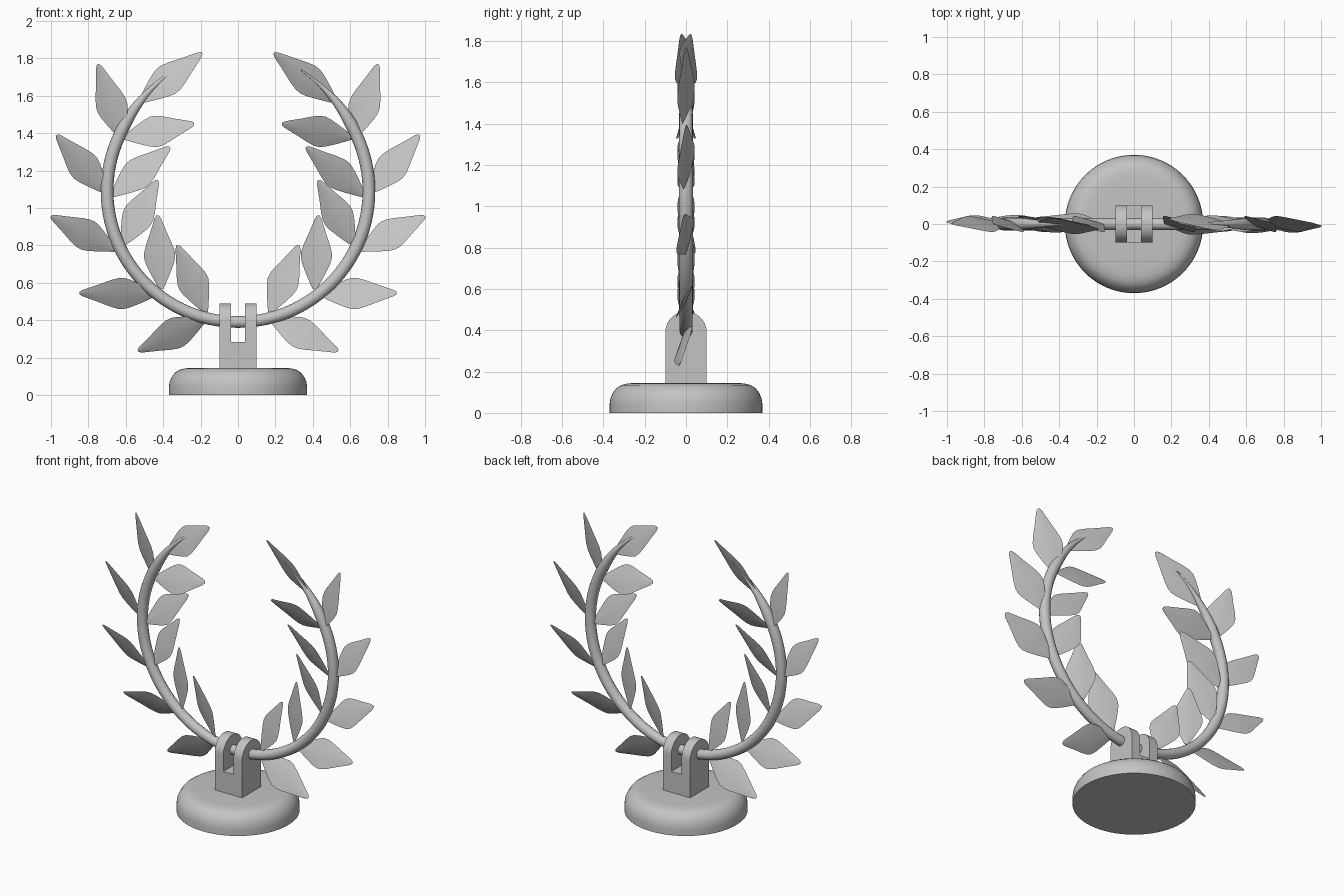
import bpy, bmesh, math
from mathutils import Vector

if "Cube" in bpy.data.objects:
    bpy.data.objects.remove(bpy.data.objects["Cube"])

grey = bpy.data.materials.new("stone_grey")
grey.diffuse_color = (0.55, 0.55, 0.55, 1)
grey.use_nodes = True
grey.node_tree.nodes["Principled BSDF"].inputs["Base Color"].default_value = grey.diffuse_color


def make_object(name, bm, angle=40):
    bmesh.ops.recalc_face_normals(bm, faces=bm.faces)
    mesh = bpy.data.meshes.new(name)
    bm.to_mesh(mesh)
    bm.free()
    mesh.materials.append(grey)
    ob = bpy.data.objects.new(name, mesh)
    bpy.context.collection.objects.link(ob)
    bpy.ops.object.select_all(action='DESELECT')
    ob.select_set(True)
    bpy.context.view_layer.objects.active = ob
    bpy.ops.object.shade_smooth_by_angle(angle=math.radians(angle))
    return ob


def bridge(bm, rings):
    """Skin a list of closed vertex rings and cap both ends."""
    for a, b in zip(rings, rings[1:]):
        n = len(a)
        for i in range(n):
            j = (i + 1) % n
            bm.faces.new((a[i], a[j], b[j], b[i]))
    bm.faces.new(rings[0])
    bm.faces.new(rings[-1])


# Round base with a softened upper rim
bm = bmesh.new()
profile = [(.37, 0), (.37, .04), (.366, .07), (.355, .095), (.338, .118),
           (.315, .134), (.285, .142), (.25, .145)]
N = 64
bridge(bm, [[bm.verts.new((r * math.cos(2 * math.pi * i / N),
                           r * math.sin(2 * math.pi * i / N), z)) for i in range(N)]
            for r, z in profile])
make_object("base", bm)


# Forked bracket: a block with two round-topped prongs
def plate(name, x0, x1, outline):
    bm = bmesh.new()
    bridge(bm, [[bm.verts.new((x, y, z)) for y, z in outline] for x in (x0, x1)])
    return make_object(name, bm, 30)


C = 0.39
arch = [(-.1, .28)] + [(-.1 * math.cos(math.pi * i / 20), C + .1 * math.sin(math.pi * i / 20))
                       for i in range(21)] + [(.1, .28)]
plate("bracket_block", -.1, .1, [(-.1, .13), (-.1, .283), (.1, .283), (.1, .13)])
plate("bracket_prong_left", -.1, -.038, arch)
plate("bracket_prong_right", .038, .1, arch)


# Curved stem, tapering to a point at the upper end
def stem(name, side):
    bm = bmesh.new()
    rings = []
    steps = 48
    for k in range(steps + 1):
        u = k / steps
        a = math.radians(152.5) * u
        R = .70 + .03 * max(0, (u - .75) / .25) ** 1.5
        r = .031 + .003 * math.sin(math.pi * u)
        if u > .8:
            r *= max(.12, 1 - .88 * ((u - .8) / .2))
        out = Vector((side * math.sin(a), 0, -math.cos(a)))
        c = Vector((0, 0, 1.09)) + out * R
        rings.append([bm.verts.new(c + out * r * math.cos(t) + Vector((0, r * math.sin(t), 0)))
                      for t in (2 * math.pi * i / 16 for i in range(16))])
    bridge(bm, rings)
    make_object(name, bm, 60)


# Diamond leaf, thin lens section, rolled about its own length
SHAPE = [(0, .012), (.08, .03), (.2, .056), (.34, .083), (.42, .093), (.5, .092), (.6, .079),
         (.75, .053), (.88, .032), (.96, .019), (1, .007)]
ROLL = math.radians(27)


def leaf(name, base, tip, tip_y, side):
    b = Vector((base[0], 0, base[1]))
    axis = Vector((tip[0], tip_y, tip[1])) - b
    d = axis.normalized()
    perp = Vector((-d.z, 0, d.x)).normalized()
    across = perp * math.cos(ROLL) + Vector((0, math.sin(ROLL), 0))
    normal = d.cross(across).normalized()
    bm = bmesh.new()
    rings = []
    for t, w in SHAPE:
        c = b + axis * t
        th = .002 + .05 * w
        ring = []
        for s, h in [(-1, 0), (-.5, .7), (0, 1), (.5, .7), (1, 0), (.5, -.7), (0, -1), (-.5, -.7)]:
            p = c + across * (s * w) + normal * (h * th)
            # the other branch is this one turned half way round z
            ring.append(bm.verts.new((side * p.x, side * p.y, p.z)))
        rings.append(ring)
    bridge(bm, rings)
    make_object(name, bm, 60)


# (base xz, tip xz, tip y) for the right-hand branch
OUTER = [((.17, .41), (.535, .235), -.03), ((.435, .54), (.848, .545), -.015),
         ((.655, .775), (1.0, .955), -.01), ((.70, 1.08), (.97, 1.39), 0),
         ((.615, 1.365), (.748, 1.768), 0)]
INNER = [((.17, .44), (.325, .80), 0), ((.41, .565), (.43, .96), 0),
         ((.62, .80), (.43, 1.148), 0), ((.675, 1.065), (.365, 1.325), 0),
         ((.61, 1.375), (.235, 1.45), .01), ((.525, 1.567), (.193, 1.828), .025)]

for side, label in ((1, "right"), (-1, "left")):
    stem("stem_" + label, side)
    for kind, leaves in (("outer", OUTER), ("inner", INNER)):
        for i, (base, tip, ty) in enumerate(leaves, 1):
            leaf(f"{kind}_leaf_{label}_{i}", base, tip, ty, side)
